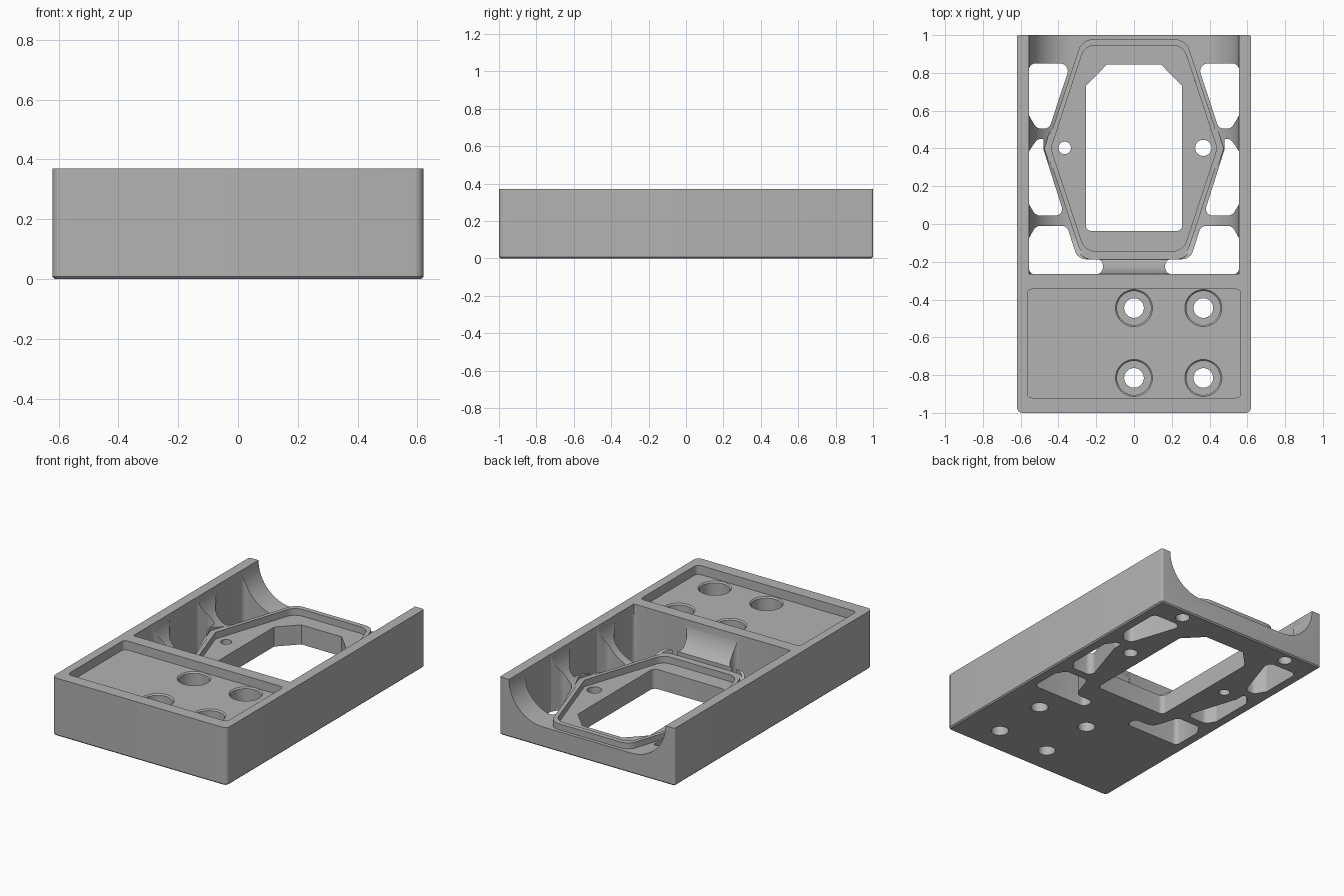
import bpy, bmesh, math
from mathutils import Vector

if "Cube" in bpy.data.objects:
    bpy.data.objects.remove(bpy.data.objects["Cube"])


def rounded(points, steps=6):
    """Round each (x, y, radius) corner of an outline."""
    out = []
    for i, (x, y, r) in enumerate(points):
        p = Vector((x, y))
        if r <= 0:
            out.append(p)
            continue
        a = (Vector(points[i - 1][:2]) - p).normalized()
        b = (Vector(points[(i + 1) % len(points)][:2]) - p).normalized()
        half = a.angle(b) / 2
        centre = p + (a + b).normalized() * (r / math.sin(half))
        start = p + a * (r / math.tan(half)) - centre
        end = p + b * (r / math.tan(half)) - centre
        turn = math.atan2(start.x * end.y - start.y * end.x, start.dot(end))
        for k in range(steps + 1):
            t = turn * k / steps
            c, s = math.cos(t), math.sin(t)
            out.append(centre + Vector((start.x * c - start.y * s,
                                        start.x * s + start.y * c)))
    return out


def prism(name, outline, low, high, axis="z"):
    """Extrude a closed outline along an axis."""
    place = {"z": lambda a, b, c: (a, b, c),
             "y": lambda a, b, c: (a, c, b),
             "x": lambda a, b, c: (c, a, b)}[axis]
    bm = bmesh.new()
    lower = [bm.verts.new(place(a, b, low)) for a, b in outline]
    upper = [bm.verts.new(place(a, b, high)) for a, b in outline]
    bm.faces.new(lower)
    bm.faces.new(upper)
    for i in range(len(lower)):
        j = (i + 1) % len(lower)
        bm.faces.new((lower[i], lower[j], upper[j], upper[i]))
    bmesh.ops.recalc_face_normals(bm, faces=bm.faces[:])
    mesh = bpy.data.meshes.new(name)
    bm.to_mesh(mesh)
    bm.free()
    ob = bpy.data.objects.new(name, mesh)
    bpy.context.collection.objects.link(ob)
    return ob


def cylinder(name, x, y, low, high, r1, r2=None):
    bpy.ops.mesh.primitive_cone_add(vertices=40, radius1=r1, radius2=r2 or r1,
                                    depth=high - low, location=(x, y, (low + high) / 2))
    bpy.context.object.name = name
    return bpy.context.object


def combine(target, tool, operation="DIFFERENCE"):
    """Apply a boolean and discard the tool."""
    mod = target.modifiers.new("cut", "BOOLEAN")
    mod.operation, mod.solver, mod.object = operation, "EXACT", tool
    tool.hide_render = True
    bpy.context.view_layer.update()
    graph = bpy.context.evaluated_depsgraph_get()
    mesh = bpy.data.meshes.new_from_object(target.evaluated_get(graph))
    target.modifiers.clear()
    target.data = mesh
    bpy.data.objects.remove(tool)


# Outer block with rounded corners and a small chamfer round the base
body = prism("mount_body", rounded([(-.62, -1, .03), (.62, -1, .03),
                                    (.62, 1, .012), (-.62, 1, .012)]), 0, .37)
bm = bmesh.new()
bm.from_mesh(body.data)
base_edges = [e for e in bm.edges if all(v.co.z < .001 for v in e.verts)]
bmesh.ops.bevel(bm, geom=base_edges, offset=.008, segments=1, affect="EDGES")
bm.to_mesh(body.data)
bm.free()

# Rear channel: concave side walls and a concave front wall
R, PLATE, TOP = .24, .13, .37
arc = [(R * math.cos(t), TOP - R * math.sin(t))
       for t in (math.pi / 2 * k / 16 for k in range(17))]
right = [(.555, .5)] + [(.555 - R + a, z) for a, z in arc]
channel = prism("channel_cutter", right + [(-x, z) for x, z in reversed(right)],
                -.5, 1.1, "y")
front = [(-.265, .5)] + [(-.265 + R - a, z - .001) for a, z in arc]
combine(channel, prism("channel_end", front + [(1.1, PLATE - .001), (1.1, .5)],
                       -.7, .7, "x"), "INTERSECT")
combine(body, channel)


# Hexagonal raised rim with a recessed floor
def hexagon(scale):
    corners = [(.465, .4, .03), (.275, .978, .08), (-.275, .978, .08),
               (-.465, .4, .03), (-.275, -.175, .08), (.275, -.175, .08)]
    return rounded([(x * scale, .4 + (y - .4) * scale, r * scale)
                    for x, y, r in corners])


combine(body, prism("rim", hexagon(1), .05, .168), "UNION")
combine(body, prism("rim_clearance", hexagon(1.022), .168, .5))
combine(body, prism("rim_recess", hexagon(.945), .125, .5))

# Central opening with clipped rear corners
combine(body, prism("opening", rounded([
    (-.255, -.037, .03), (.255, -.037, .03), (.255, .73, 0), (.143, .845, 0),
    (-.143, .845, 0), (-.255, .73, 0)]), -.1, .5))

# Windows between the ribs, mirrored left and right
windows = [
    [(.556, .85, .035), (.335, .85, .04), (.449, .505, .035), (.515, .505, .04),
     (.556, .575, 0)],
    [(.556, .385, 0), (.512, .45, .035), (.478, .45, .01), (.478, .39, .02),
     (.368, .045, .035), (.52, .045, .04), (.556, .105, 0)],
    [(.556, -.075, 0), (.52, -.01, .04), (.355, -.01, .035), (.298, -.187, .06),
     (.165, -.187, .03), (.165, -.266, .035), (.556, -.266, .03)],
]
for side in (1, -1):
    for shape in windows:
        combine(body, prism("window", rounded([(x * side, y, r) for x, y, r in shape]),
                            -.1, .6))

# Shallow front tray
combine(body, prism("tray", rounded([(-.565, -.92, .025), (.565, -.92, .025),
                                     (.565, -.345, .025), (-.565, -.345, .025)]),
                    .312, .5))

# Counterbored screw holes in the tray
for x in (0, .367):
    for y in (-.445, -.815):
        combine(body, cylinder("counterbore", x, y, .125, .45, .09))
        combine(body, cylinder("counterbore_lip", x, y, .302, .314, .088, .1))
        combine(body, cylinder("screw_hole", x, y, -.1, .2, .052))

# Holes beside the opening and blind holes under the rear rib
combine(body, cylinder("left_hole", -.367, .403, -.1, .3, .033))
combine(body, cylinder("right_hole", .367, .403, -.1, .3, .043))
for x in (-.4, .4):
    combine(body, cylinder("blind_hole", x, .93, -.1, .1, .043))

# Single grey finish
grey = bpy.data.materials.new("grey")
grey.diffuse_color = (.45, .45, .45, 1)
grey.use_nodes = True
grey.node_tree.nodes["Principled BSDF"].inputs["Base Color"].default_value = grey.diffuse_color
body.data.materials.clear()
body.data.materials.append(grey)
for poly in body.data.polygons:
    poly.material_index = 0
bpy.ops.object.select_all(action="DESELECT")
body.select_set(True)
bpy.context.view_layer.objects.active = body
bpy.ops.object.shade_smooth_by_angle(angle=math.radians(30))
